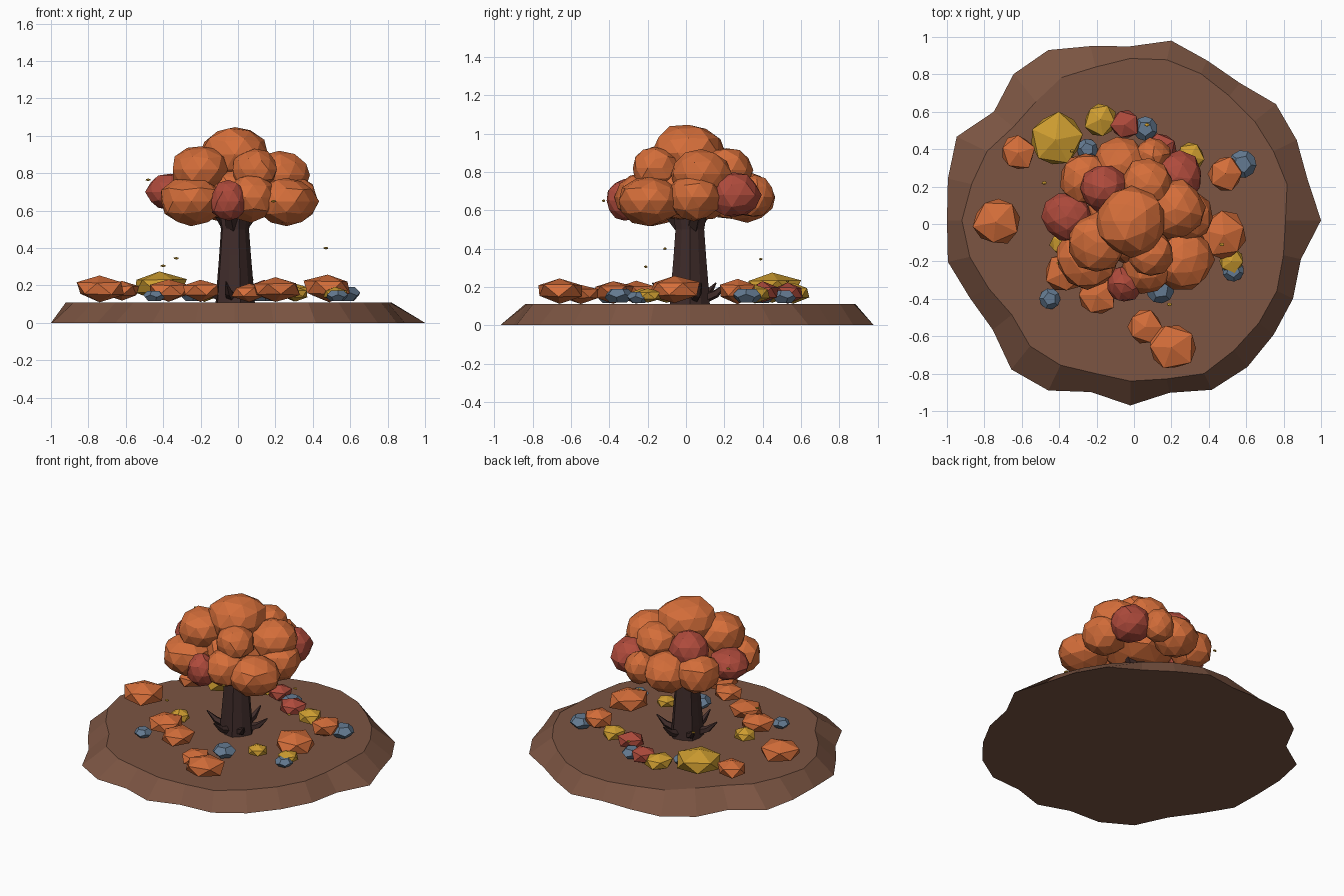
import bpy, bmesh, random
from math import sin, cos, pi
from mathutils import Vector, Matrix

if "Cube" in bpy.data.objects:
    bpy.data.objects.remove(bpy.data.objects["Cube"])

random.seed(7)

COL = {
    "soil": (0.20, 0.09, 0.055), "bark": (0.05, 0.025, 0.023),
    "orange": (0.66, 0.155, 0.042), "red": (0.43, 0.07, 0.045),
    "yellow": (0.62, 0.34, 0.03), "blue": (0.127, 0.195, 0.283),
}
MATS = {}
for key, c in COL.items():
    MATS[key] = bpy.data.materials.new(key)
    MATS[key].diffuse_color = (*c, 1)


def finish(name, bm, mat):
    bmesh.ops.recalc_face_normals(bm, faces=bm.faces)
    me = bpy.data.meshes.new(name)
    bm.to_mesh(me)
    bm.free()
    me.materials.append(MATS[mat])
    ob = bpy.data.objects.new(name, me)
    bpy.context.collection.objects.link(ob)
    return ob


def blob(name, loc, size, mat, detail=2, noise=0.06, spin=None):
    """Faceted, slightly irregular squashed ball."""
    bm = bmesh.new()
    bmesh.ops.create_icosphere(bm, subdivisions=detail, radius=1)
    for v in bm.verts:
        v.co *= 1 + random.uniform(-noise, noise)
    a = random.uniform(0, 2 * pi) if spin is None else spin
    bm.transform(Matrix.Translation(loc) @ Matrix.Diagonal((*size, 1)) @ Matrix.Rotation(a, 4, 'Z'))
    return finish(name, bm, mat)


def pebble(name, loc, size, mat):
    """Twelve-sided stone: hull of the face centres of an icosahedron."""
    src = bmesh.new()
    bmesh.ops.create_icosphere(src, subdivisions=1, radius=1.2)
    pts = [f.calc_center_median() for f in src.faces]
    src.free()
    bm = bmesh.new()
    for p in pts:
        bm.verts.new(p)
    bmesh.ops.convex_hull(bm, input=bm.verts)
    bmesh.ops.dissolve_limit(bm, angle_limit=0.05, verts=bm.verts, edges=bm.edges)
    bm.transform(Matrix.Translation(loc) @ Matrix.Diagonal((*size, 1))
                 @ Matrix.Rotation(random.uniform(0, 6), 4, 'Z'))
    return finish(name, bm, mat)


def loft(name, rings, mat):
    """Skin a list of equal-length point rings and cap both ends."""
    bm = bmesh.new()
    vs = [[bm.verts.new(p) for p in r] for r in rings]
    n = len(vs[0])
    for a, b in zip(vs, vs[1:]):
        for i in range(n):
            j = (i + 1) % n
            bm.faces.new((a[i], a[j], b[j], b[i]))
    bm.faces.new(vs[0][::-1])
    bm.faces.new(vs[-1])
    return finish(name, bm, mat)


def limb(name, path, sides=5):
    """Tapered tube through (point, radius) pairs."""
    axis = (Vector(path[-1][0]) - Vector(path[0][0])).normalized()
    q = axis.to_track_quat('Z', 'Y')
    rings = [[Vector(p) + q @ Vector((r * cos(2 * pi * i / sides), r * sin(2 * pi * i / sides), 0))
              for i in range(sides)] for p, r in path]
    return loft(name, rings, "bark")


CX, CY = -0.02, 0.02

# ground: irregular 28-sided disc with sloping rim
outer = [1.02, .973, .988, .996, .939, .948, .985, .93, .955, 1.01, 1.0, .932, 1.03, 1.0,
         .98, 1.0, .953, .94, 1.02, 1.01, .942, .99, .946, 1.006, 1.004, .981, .966, .936]
inner = [.83, .86, .85, .85, .85, .87, .88, .865, .84, .847, .81, .80, .85, .87,
         .90, .88, .84, .81, .86, .86, .84, .86, .87, .91, .89, .88, .87, .84]


def ring(radii, z):
    n = len(radii)
    return [(CX + r * cos(2 * pi * i / n), CY + r * sin(2 * pi * i / n), z) for i, r in enumerate(radii)]


loft("ground", [ring(outer, 0), ring(inner, 0.11)], "soil")

# trunk, roots and branches
trunk = [(.105, .105), (.098, .2), (.085, .36), (.075, .5), (.085, .56), (.06, .72)]
loft("trunk", [ring([r * (1 + .05 * (-1) ** i) for i in range(10)], z) for r, z in trunk], "bark")
for i in range(6):
    a = 2 * pi * i / 6 + 0.3
    at = lambda r, z: (CX + r * cos(a), CY + r * sin(a), z)
    limb(f"root_{i}", [(at(.06, .135), .03), (at(.14, .165), .022), (at(.2, .22), .004)])
    if i % 2 == 0:
        limb(f"branch_{i}", [(at(.03, .5), .04), (at(.12, .6), .03), (at(.2, .7), .015)])

# canopy: core, lower ring, middle ring, crown (x, y, z, radius, height radius, colour)
canopy = [
    (-.01, .02, .70, .24, .16, "orange"),
    (.26, -.19, .65, .165, .13, "orange"), (.28, .04, .67, .14, .13, "orange"),
    (.23, .25, .68, .14, .12, "red"), (-.07, .32, .67, .145, .13, "orange"),
    (-.26, .24, .68, .14, .13, "orange"), (-.36, .04, .70, .13, .10, "red"),
    (-.25, -.18, .65, .17, .13, "orange"), (-.05, -.32, .65, .10, .11, "red"),
    (.07, -.23, .67, .14, .13, "orange"), (.10, .36, .67, .10, .11, "orange"),
    (-.20, -.10, .82, .16, .13, "orange"), (.09, -.16, .82, .125, .11, "orange"),
    (.22, .08, .79, .16, .13, "orange"), (.07, .21, .81, .14, .12, "orange"),
    (-.16, .19, .80, .13, .12, "red"),
    (-.015, .015, .90, .19, .155, "orange"),
]
for i, (x, y, z, r, h, c) in enumerate(canopy):
    blob(f"foliage_{i}", (x, y, z), (r, r, h), c)

# leaf piles lying on the ground (x, y, radius, height, colour)
piles = [
    (-.74, .01, .135, .14, "orange"), (-.62, .38, .10, .11, "orange"),
    (.48, -.06, .14, .15, "orange"), (.49, .27, .10, .13, "orange"),
    (.20, -.66, .135, .13, "orange"), (.06, -.55, .10, .10, "orange"),
    (-.20, -.38, .115, .12, "orange"), (-.37, -.26, .115, .12, "orange"),
    (-.42, .45, .155, .16, "yellow"), (-.18, .56, .095, .11, "yellow"),
    (.30, .36, .08, .10, "yellow"), (.52, -.20, .075, .08, "yellow"),
    (.31, -.23, .07, .08, "yellow"), (-.38, -.10, .075, .09, "yellow"),
    (-.05, .53, .085, .11, "red"), (.14, .40, .09, .11, "red"),
]
for i, (x, y, r, h, c) in enumerate(piles):
    blob(f"leaf_pile_{i}", (x, y, .115 + h / 2), (r, r, h / 2), c, detail=1, noise=.1)

# stones
stones = [(.06, .51, .07), (.58, .32, .08), (.14, -.35, .08),
          (.53, -.25, .062), (-.45, -.40, .06), (-.25, .40, .06)]
for i, (x, y, r) in enumerate(stones):
    pebble(f"stone_{i}", (x, y, .11 + r * .55), (r, r, r * .6), "blue")

# small falling leaves
leaves = [(-.48, .22, .765), (.47, -.11, .40), (.19, -.43, .65),
          (-.33, .39, .345), (-.40, -.21, .305), (.07, .53, .23)]
for i, p in enumerate(leaves):
    blob(f"falling_leaf_{i}", p, (.015, .01, .007), "yellow", detail=1)

for m in bpy.data.materials:
    if m.users and not m.is_grease_pencil:
        m.use_nodes = True
        m.node_tree.nodes["Principled BSDF"].inputs["Base Color"].default_value = m.diffuse_color
